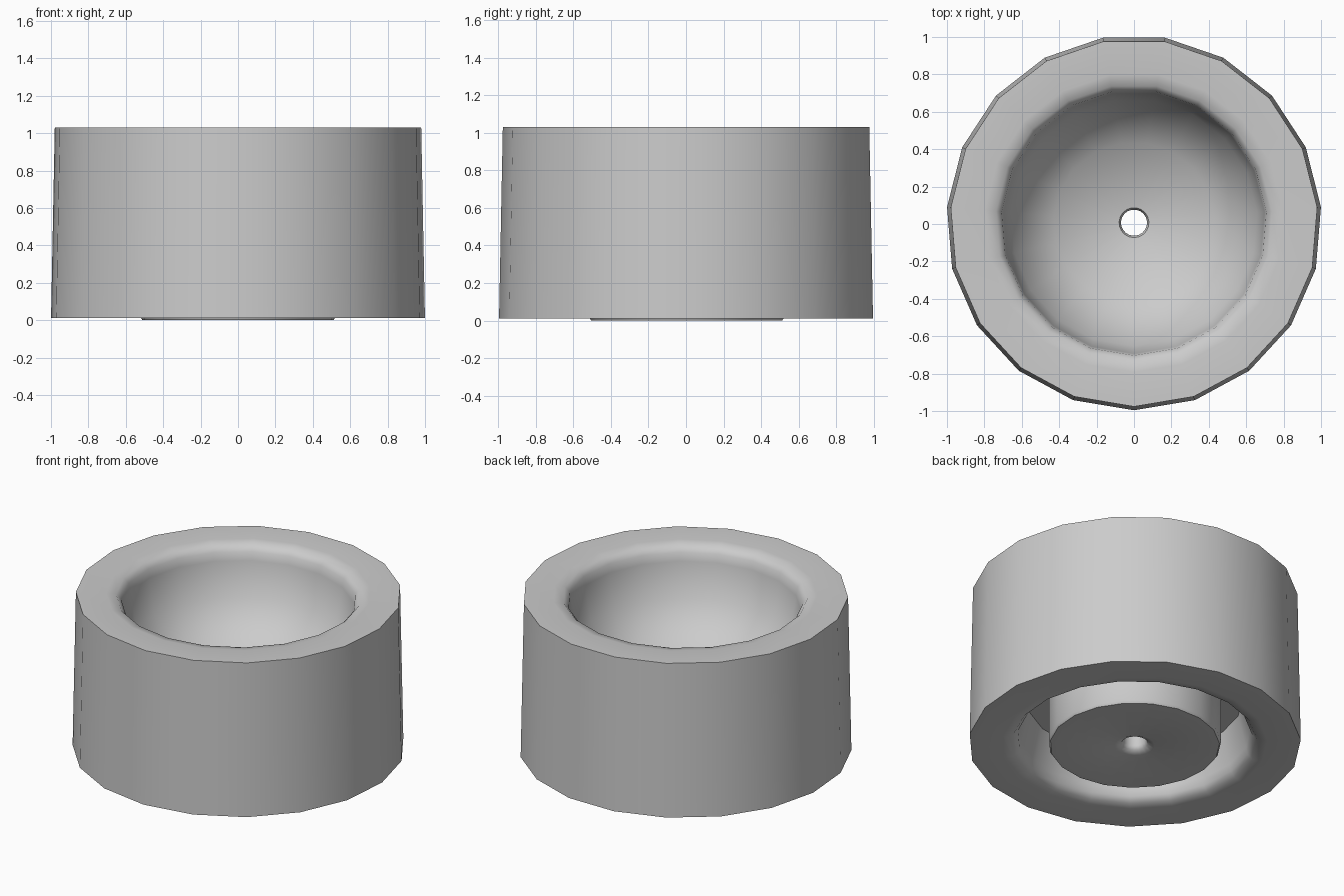
import bpy, bmesh, math

if "Cube" in bpy.data.objects:
    bpy.data.objects.remove(bpy.data.objects["Cube"])

SIDES = 19
CENTRE_Y = 0.007  # odd-sided ring sits slightly off its bounding-box centre


def lathe(name, profile, angle):
    """Revolve a closed (radius, height) profile, one vertex facing the front."""
    bm = bmesh.new()
    rings = []
    for i in range(SIDES):
        a = -math.pi / 2 + i * 2 * math.pi / SIDES
        rings.append([bm.verts.new((r * math.cos(a), r * math.sin(a), z))
                      for r, z in profile])
    n = len(profile)
    for i in range(SIDES):
        p, q = rings[i], rings[(i + 1) % SIDES]
        for j in range(n):
            k = (j + 1) % n
            bm.faces.new((p[j], q[j], q[k], p[k]))
    bmesh.ops.recalc_face_normals(bm, faces=bm.faces)
    mesh = bpy.data.meshes.new(name)
    bm.to_mesh(mesh)
    bm.free()
    obj = bpy.data.objects.new(name, mesh)
    bpy.context.collection.objects.link(obj)
    obj.location.y = CENTRE_Y
    bpy.ops.object.select_all(action='DESELECT')
    obj.select_set(True)
    bpy.context.view_layer.objects.active = obj
    bpy.ops.object.shade_smooth_by_angle(angle=math.radians(angle))
    return obj


# Slightly tapered outer wall and flat top rim
outer = [(1.003, 0.012), (0.983, 1.03), (0.80, 1.03)]
# Rounded lip, steep bowl wall and shallow floor down to the centre hole
bowl = [(0.74, 1.02), (0.71, 0.985), (0.70, 0.93), (0.66, 0.70),
        (0.43, 0.47), (0.08, 0.42)]
# Centre hole and raised hub on the underside
hub = [(0.07, 0.40), (0.07, 0.04), (0.08, 0.015), (0.12, 0.0),
       (0.512, 0.0), (0.522, 0.015), (0.522, 0.31)]
# Annular groove around the hub, with its rounded lip
groove = [(0.65, 0.31), (0.70, 0.10), (0.71, 0.055), (0.74, 0.022), (0.80, 0.012)]

lathe("hollow_wheel_body", outer + bowl + hub + groove, 50)
